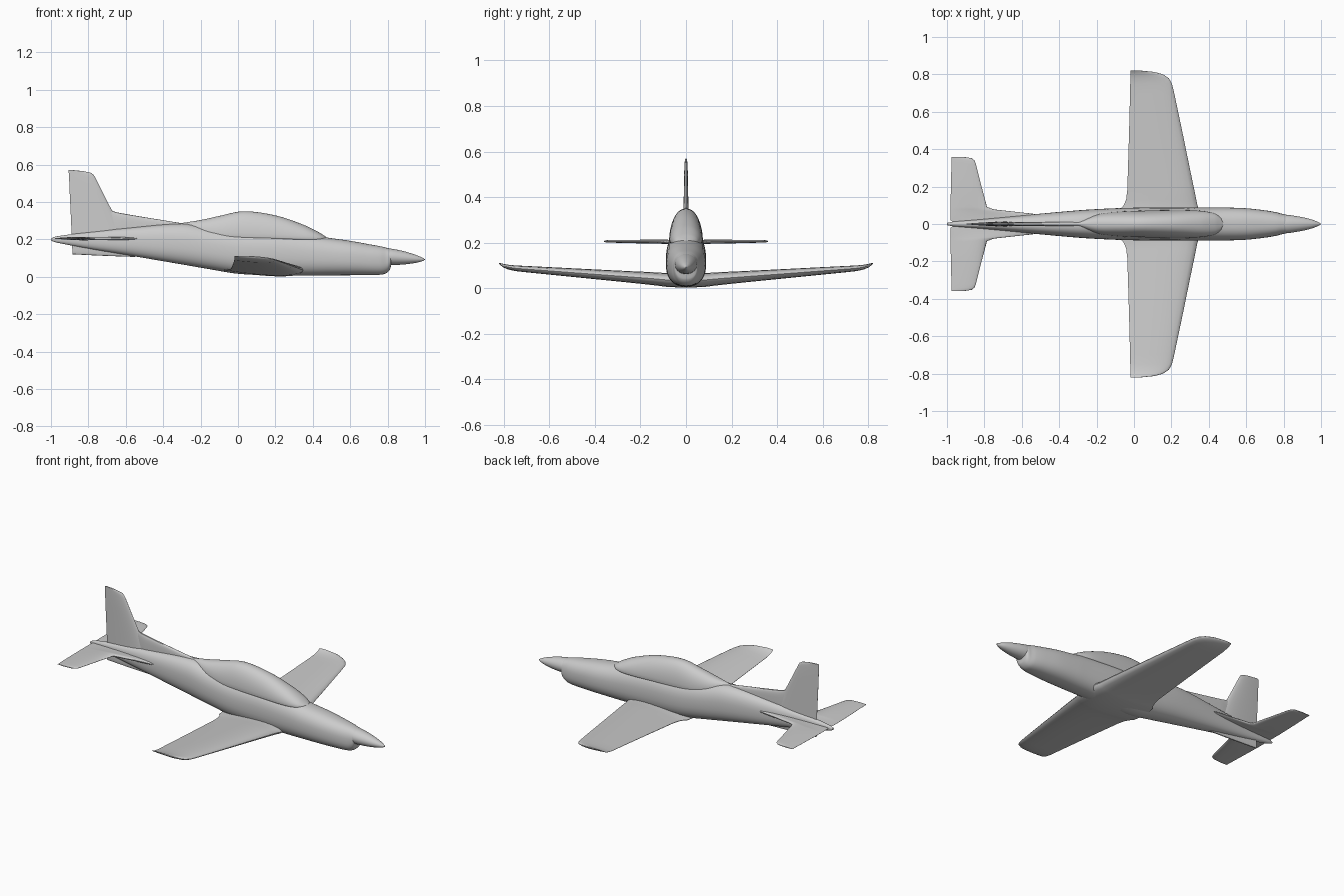
import bpy, bmesh, math


def build(name, rings, angle=40):
    """Skin a list of equal-length rings and cap both ends."""
    bm = bmesh.new()
    vs = [[bm.verts.new(p) for p in r] for r in rings]
    n = len(vs[0])
    for a, b in zip(vs, vs[1:]):
        for i in range(n):
            j = (i + 1) % n
            bm.faces.new((a[i], a[j], b[j], b[i]))
    bm.faces.new(vs[0])
    bm.faces.new(vs[-1])
    bmesh.ops.recalc_face_normals(bm, faces=bm.faces)
    me = bpy.data.meshes.new(name)
    bm.to_mesh(me)
    bm.free()
    ob = bpy.data.objects.new(name, me)
    bpy.context.collection.objects.link(ob)
    bpy.ops.object.select_all(action='DESELECT')
    ob.select_set(True)
    bpy.context.view_layer.objects.active = ob
    bpy.ops.object.shade_smooth_by_angle(angle=math.radians(angle))
    return ob


def smooth(st, steps):
    """Finite-difference Hermite interpolation through stations keyed on x."""
    def slope(i, k):
        a, b = st[max(i - 1, 0)], st[min(i + 1, len(st) - 1)]
        return (b[k] - a[k]) / (b[0] - a[0])
    out = []
    for i in range(len(st) - 1):
        p, q = st[i], st[i + 1]
        h = q[0] - p[0]
        for s in range(steps):
            t = s / steps
            row = [p[0] + h * t]
            for k in range(1, len(p)):
                row.append((2*t**3 - 3*t*t + 1) * p[k] + (t**3 - 2*t*t + t) * h * slope(i, k)
                           + (3*t*t - 2*t**3) * q[k] + (t**3 - t*t) * h * slope(i + 1, k))
            out.append(row)
    return out + [list(st[-1])]


def body(name, st, power=2.0, steps=5, n=40):
    """Loft of superellipses; stations are (x, z bottom, z top, half width)."""
    rings = []
    for x, zb, zt, w in smooth(st, steps):
        ring = []
        for i in range(n):
            a = 2 * math.pi * i / n
            c, s = math.cos(a), math.sin(a)
            y = math.copysign(abs(c) ** (2 / power), c) * w
            z = (zb + zt) / 2 + math.copysign(abs(s) ** (2 / power), s) * (zt - zb) / 2
            ring.append((x, y, z))
        rings.append(ring)
    return build(name, rings)


def foil(name, st, place, mirrored=True, n=12):
    """Aerofoil loft; stations are (span, x leading, x trailing, offset, thickness)."""
    if mirrored:
        st = [(-s[0],) + s[1:] for s in reversed(st) if s[0] > 0] + st
    us = [(1 - math.cos(math.pi * i / n)) / 2 for i in range(n + 1)]

    def half(u):
        return 5 * (0.2969 * math.sqrt(u) - 0.126 * u - 0.3516 * u*u + 0.2843 * u**3 - 0.099 * u**4)
    prof = [(u, half(u)) for u in reversed(us)] + [(u, -half(u)) for u in us[1:]]
    return build(name, [[place(s, le + (te - le) * u, off + t * v) for u, v in prof]
                        for s, le, te, off, t in st], 50)


# Fuselage with chin cowling
body("fuselage", [
    (-1, .193, .205, .006), (-.97, .183, .216, .012), (-.8, .15, .238, .027),
    (-.6, .117, .26, .046), (-.3, .066, .284, .073), (-.15, .04, .264, .082),
    (0, .016, .248, .087), (.2, .007, .244, .088), (.4, .006, .222, .088),
    (.48, .007, .209, .088), (.6, .008, .192, .084), (.7, .009, .174, .073),
    (.76, .011, .163, .063), (.79, .018, .156, .055), (.812, .038, .15, .05),
    (.82, .066, .146, .042)], 2.4)

# Spinner
body("spinner", [
    (.7, .06, .15, .04), (.8, .062, .152, .05), (.88, .065, .138, .04),
    (.95, .074, .117, .024), (.985, .083, .102, .01), (1, .091, .093, .001)])

# Canopy: rounded glasshouse with its lower half buried in the fuselage
can = smooth([
    (-.31, .282, .286, .003), (-.2, .246, .303, .049), (-.1, .221, .325, .065),
    (.03, .214, .35, .071), (.2, .21, .328, .074), (.35, .205, .278, .071),
    (.43, .203, .239, .056), (.465, .204, .217, .032), (.477, .206, .209, .006)], 5)
rings = []
for x, base, top, w in can:
    ring = []
    for i in range(40):
        a = 2 * math.pi * i / 40
        c, s = math.cos(a), math.sin(a)
        rise = (top - base) * s if s > 0 else .02 * s
        ring.append((x, w * math.copysign(abs(c) ** .9, c), base + rise))
    rings.append(ring)
build("canopy", rings)

# Main wing with root fillet and upturned rounded tips
foil("wing", [
    (0, .362, -.08, .034, .064), (.085, .345, -.068, .037, .062),
    (.1, .339, -.055, .038, .06), (.13, .333, -.042, .041, .058),
    (.18, .323, -.036, .045, .055), (.3, .298, -.032, .054, .048),
    (.5, .257, -.026, .069, .038), (.7, .215, -.021, .084, .028),
    (.75, .203, -.02, .088, .025), (.78, .186, -.019, .093, .021),
    (.8, .155, -.019, .099, .016), (.813, .11, -.019, .105, .01),
    (.82, .04, -.019, .11, .004)], lambda s, x, o: (x, s, o))

# Tailplane with leading-edge strakes
foil("tailplane", [
    (0, -.5, -.95, .204, .016), (.02, -.515, -.98, .204, .016),
    (.055, -.54, -.981, .204, .016), (.078, -.75, -.981, .204, .018),
    (.092, -.786, -.981, .204, .018), (.2, -.815, -.979, .205, .016),
    (.32, -.845, -.976, .206, .012), (.34, -.853, -.975, .206, .011),
    (.352, -.868, -.975, .206, .009), (.359, -.91, -.975, .206, .004)],
    lambda s, x, o: (x, s, o))

# Vertical fin
foil("fin", [
    (.15, -.58, -.887, 0, .03), (.24, -.622, -.89, 0, .026),
    (.35, -.672, -.895, 0, .022), (.45, -.723, -.9, 0, .018),
    (.53, -.763, -.903, 0, .015), (.545, -.772, -.904, 0, .013),
    (.557, -.79, -.905, 0, .011), (.565, -.83, -.905, 0, .008),
    (.57, -.88, -.905, 0, .004)], lambda s, x, o: (x, o, s), False)

# Dorsal and ventral fins
body("dorsal_fin", [(-.7, .2, .375, .005), (-.67, .2, .352, .008),
                    (-.62, .2, .339, .011), (-.3, .22, .286, .012)], 3, 4, 24)
body("ventral_fin", [(-.885, .12, .22, .008), (-.72, .112, .22, .008),
                     (-.55, .106, .2, .008)], 3, 4, 24)
